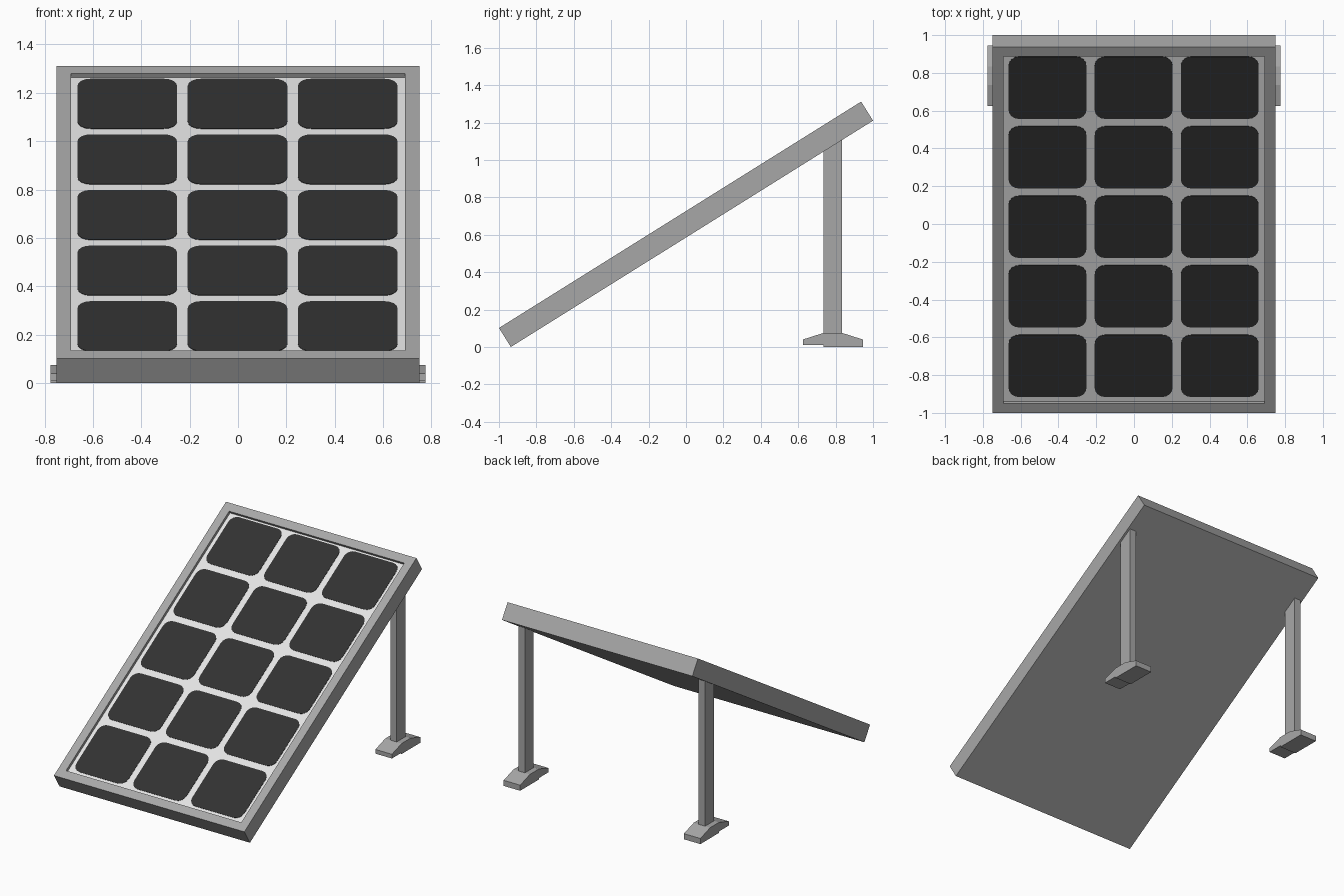
import bpy, bmesh, math
from mathutils import Vector

if "Cube" in bpy.data.objects:
    bpy.data.objects.remove(bpy.data.objects["Cube"])

TILT = math.radians(32)
S, C = math.sin(TILT), math.cos(TILT)
WIDTH, THICK, BORDER, RECESS = 1.5, 0.12, 0.06, 0.02
LENGTH = (2 - THICK * S) / C
TOP_CENTRE = (0, -THICK * S / 2, LENGTH * S / 2 + THICK * C)


def material(name, value):
    m = bpy.data.materials.new(name)
    m.diffuse_color = (value, value, value, 1)
    m.use_nodes = True
    m.node_tree.nodes["Principled BSDF"].inputs["Base Color"].default_value = m.diffuse_color
    return m


GREY = material("frame grey", 0.39)
WHITE = material("backing white", 0.78)
DARK = material("cell dark grey", 0.031)


def finish(bm, name, mats, tilted=False):
    bmesh.ops.recalc_face_normals(bm, faces=bm.faces)
    mesh = bpy.data.meshes.new(name)
    bm.to_mesh(mesh)
    bm.free()
    for m in mats:
        mesh.materials.append(m)
    ob = bpy.data.objects.new(name, mesh)
    bpy.context.collection.objects.link(ob)
    if tilted:
        ob.location = TOP_CENTRE
        ob.rotation_euler = (TILT, 0, 0)
    return ob


def prism(bm, points, offset):
    """Extrude a closed outline by the offset."""
    face = bm.faces.new([bm.verts.new(p) for p in points])
    ext = bmesh.ops.extrude_face_region(bm, geom=[face], use_keep_orig=True)
    verts = [g for g in ext["geom"] if isinstance(g, bmesh.types.BMVert)]
    bmesh.ops.translate(bm, verts=verts, vec=Vector(offset))


# Panel frame: box with a recessed top whose floor is the white backing
bm = bmesh.new()
bmesh.ops.create_cube(bm, size=1)
for v in bm.verts:
    v.co = (v.co.x * WIDTH, v.co.y * LENGTH, (v.co.z - 0.5) * THICK)
bm.normal_update()
top = max(bm.faces, key=lambda f: f.normal.z)
bmesh.ops.inset_region(bm, faces=[top], thickness=BORDER, use_even_offset=True)
floor = bmesh.ops.extrude_discrete_faces(bm, faces=[top])["faces"][0]
bmesh.ops.translate(bm, verts=floor.verts, vec=(0, 0, -RECESS))
floor.material_index = 1
finish(bm, "panel_frame", [GREY, WHITE], tilted=True)

# Solar cells: thin rounded plates in a 3 x 5 grid
CELL_W, CELL_L, RADIUS, SEG = 0.412, 0.388, 0.055, 4
bm = bmesh.new()
for col in range(3):
    for row in range(5):
        cx, cy = (col - 1) * 0.456 - 0.002, (row - 2) * 0.434 + 0.008
        outline = []
        for q, (sx, sy) in enumerate([(1, 1), (-1, 1), (-1, -1), (1, -1)]):
            for i in range(SEG + 1):
                a = (q + i / SEG) * math.pi / 2
                outline.append((cx + sx * (CELL_W / 2 - RADIUS) + RADIUS * math.cos(a),
                                cy + sy * (CELL_L / 2 - RADIUS) + RADIUS * math.sin(a),
                                -RECESS))
        prism(bm, outline, (0, 0, 0.002))
finish(bm, "solar_cells", [DARK], tilted=True)


# Rear legs and feet: side profiles extruded across x
def underside(y):
    return (y + 1 - THICK * S) * S / C


LEG = [(0.735, 0.06), (0.835, 0.06), (0.835, underside(0.835)), (0.735, underside(0.735))]
FOOT = [(0.625, 0.01), (0.735, 0.01), (0.735, 0), (0.945, 0),
        (0.945, 0.04), (0.835, 0.075), (0.735, 0.075), (0.625, 0.04)]
for side, sx in (("left", -1), ("right", 1)):
    for part, profile, w in (("leg", LEG, 0.05), ("foot", FOOT, 0.13)):
        bm = bmesh.new()
        prism(bm, [(sx * 0.71 - w / 2, y, z) for y, z in profile], (w, 0, 0))
        finish(bm, f"{side}_{part}", [GREY])
